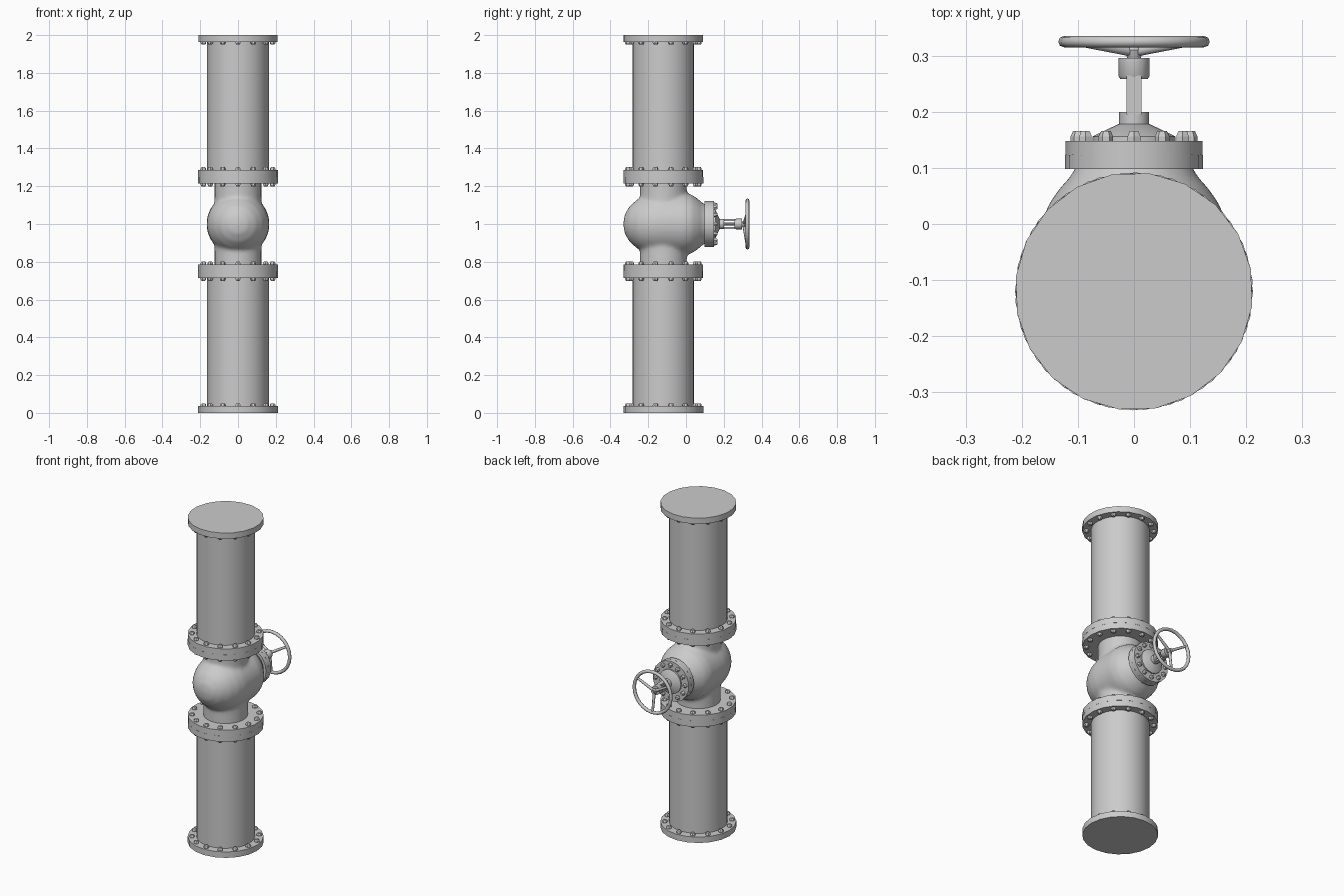
import bpy, bmesh
from math import pi, sin, cos, radians
from mathutils import Matrix, Vector

cube = bpy.data.objects.get("Cube")
if cube:
    bpy.data.objects.remove(cube, do_unlink=True)

metal = bpy.data.materials.new("plain grey metal")
metal.use_nodes = True
GREY = (0.6, 0.6, 0.6, 1)
metal.diffuse_color = GREY
metal.node_tree.nodes["Principled BSDF"].inputs["Base Color"].default_value = GREY

AXIS_Y = -0.12      # pipe axis
MID = 1.0           # valve height
UP = Matrix.Translation((0, AXIS_Y, 0))
# Local z points along +y, out of the back of the valve
BACK = Matrix.Translation((0, 0, MID)) @ Matrix.Rotation(-pi / 2, 4, "X")


def finish(name, bm, angle=35):
    bmesh.ops.recalc_face_normals(bm, faces=bm.faces)
    mesh = bpy.data.meshes.new(name)
    bm.to_mesh(mesh)
    bm.free()
    mesh.materials.append(metal)
    obj = bpy.data.objects.new(name, mesh)
    bpy.context.collection.objects.link(obj)
    bpy.ops.object.select_all(action="DESELECT")
    obj.select_set(True)
    bpy.context.view_layer.objects.active = obj
    bpy.ops.object.shade_smooth_by_angle(angle=radians(angle))
    return obj


def lathe(bm, profile, frame, sides, turn=0.0):
    """Closed solid of revolution from (radius, height) pairs."""
    rings = []
    for r, h in profile:
        rings.append([bm.verts.new(frame @ Vector((
            r * cos(turn + 2 * pi * i / sides),
            r * sin(turn + 2 * pi * i / sides), h))) for i in range(sides)])
    for a, b in zip(rings, rings[1:]):
        for i in range(sides):
            j = (i + 1) % sides
            bm.faces.new((a[i], a[j], b[j], b[i]))
    bm.faces.new(rings[0][::-1])
    bm.faces.new(rings[-1])


def turned(name, profile, frame, sides=20, turn=0.0):
    bm = bmesh.new()
    lathe(bm, profile, frame, sides, turn)
    return finish(name, bm)


def bolt_ring(name, frame, radius, height, count, size, tall):
    """Tapered hex bolts standing on a flange; negative tall points them down."""
    bm = bmesh.new()
    sign = 1 if tall > 0 else -1
    for i in range(count):
        a = 2 * pi * i / count + pi / 2
        spot = frame @ Matrix.Translation((radius * cos(a), radius * sin(a), height))
        lathe(bm, [(size, -0.004 * sign), (size, tall * 0.45), (size * 0.65, tall)],
              spot, 6, a)
    return finish(name, bm, 20)


def box(name, frame, centre, size):
    bm = bmesh.new()
    bmesh.ops.create_cube(bm, size=1, matrix=frame @ Matrix.Translation(centre)
                          @ Matrix.Diagonal((*size, 1)))
    return finish(name, bm)


# Two pipes
for name, z0, z1 in (("lower_pipe", 0.02, 0.73), ("upper_pipe", 1.27, 1.98)):
    turned(name, [(0.163, z0), (0.163, z1)], UP, 32)

# Flanges: one at each pipe end, two on the valve
T = 0.036
flanges = (("bottom", 0, 1), ("lower_joint", 0.714, -1), ("lower_valve", 0.75, 1),
           ("upper_valve", 1.214, -1), ("upper_joint", 1.25, 1), ("top", 2 - T, -1))
for k, (name, z, way) in enumerate(flanges):
    turned(name + "_flange", [(0.212, z), (0.212, z + T)], UP, 20, k * 0.1)
    bolt_ring(name + "_bolts", UP, 0.188, z + T if way > 0 else z,
              14, 0.015, 0.015 * way)

# Valve body: bulb lying front to back, fused with the upright neck
bm = bmesh.new()
bulb = [(0.004, -0.332), (0.05, -0.325), (0.095, -0.298), (0.13, -0.258),
        (0.153, -0.21), (0.164, -0.16), (0.166, -0.1), (0.166, -0.01),
        (0.156, 0.03), (0.132, 0.065), (0.108, 0.09), (0.104, 0.11)]
lathe(bm, bulb, BACK, 48)
lathe(bm, [(0.124, 0.74), (0.124, 1.26)], UP, 48)
body = finish("valve_body", bm)
remesh = body.modifiers.new("fuse", "REMESH")
remesh.mode = "VOXEL"
remesh.voxel_size = 0.01
remesh.use_smooth_shade = True
soften = body.modifiers.new("soften", "SMOOTH")
soften.factor = 0.5
soften.iterations = 10

# Bonnet on the back of the valve
turned("bonnet_flange_inner", [(0.123, 0.098), (0.123, 0.123)], BACK, 18)
turned("bonnet_flange_outer", [(0.123, 0.123), (0.123, 0.148)], BACK, 18, 0.12)
bolt_ring("bonnet_bolts", BACK, 0.1, 0.148, 12, 0.013, 0.018)
turned("bonnet_cone", [(0.074, 0.145), (0.074, 0.156), (0.028, 0.178)], BACK, 16)
turned("bonnet_neck", [(0.027, 0.17), (0.027, 0.2)], BACK, 12)

# Yoke posts, stem and gland cap
for name, side in (("lower_yoke_post", 1), ("upper_yoke_post", -1)):
    box(name, BACK, (0, 0.021 * side, 0.23), (0.026, 0.011, 0.07))
turned("stem", [(0.008, 0.19), (0.008, 0.325)], BACK, 10)
turned("gland_cap", [(0.024, 0.258), (0.028, 0.264), (0.028, 0.296)], BACK, 12)
turned("wheel_hub", [(0.012, 0.296), (0.017, 0.31), (0.012, 0.322)], BACK, 10)

# Handwheel rim: a small round section swept around the stem
bm = bmesh.new()
SEG, SEC = 24, 8
grid = []
for i in range(SEG):
    a = 2 * pi * i / SEG
    ring = []
    for j in range(SEC):
        b = 2 * pi * j / SEC
        r = 0.125 + 0.01 * cos(b)
        ring.append(bm.verts.new(BACK @ Vector(
            (r * cos(a), r * sin(a), 0.325 + 0.01 * sin(b)))))
    grid.append(ring)
for i in range(SEG):
    for j in range(SEC):
        n, m = (i + 1) % SEG, (j + 1) % SEC
        bm.faces.new((grid[i][j], grid[n][j], grid[n][m], grid[i][m]))
finish("handwheel_rim", bm, 60)

# Three spokes rising from the hub to the rim
bm = bmesh.new()
for k in range(3):
    a = pi / 2 + 2 * pi * k / 3
    start = Vector((0.008 * cos(a), 0.008 * sin(a), 0.308))
    end = Vector((0.122 * cos(a), 0.122 * sin(a), 0.325))
    along = end - start
    frame = BACK @ Matrix.Translation(start) @ along.to_track_quat("Z", "Y").to_matrix().to_4x4()
    lathe(bm, [(0.009, 0), (0.007, along.length)], frame, 8)
finish("handwheel_spokes", bm, 50)
